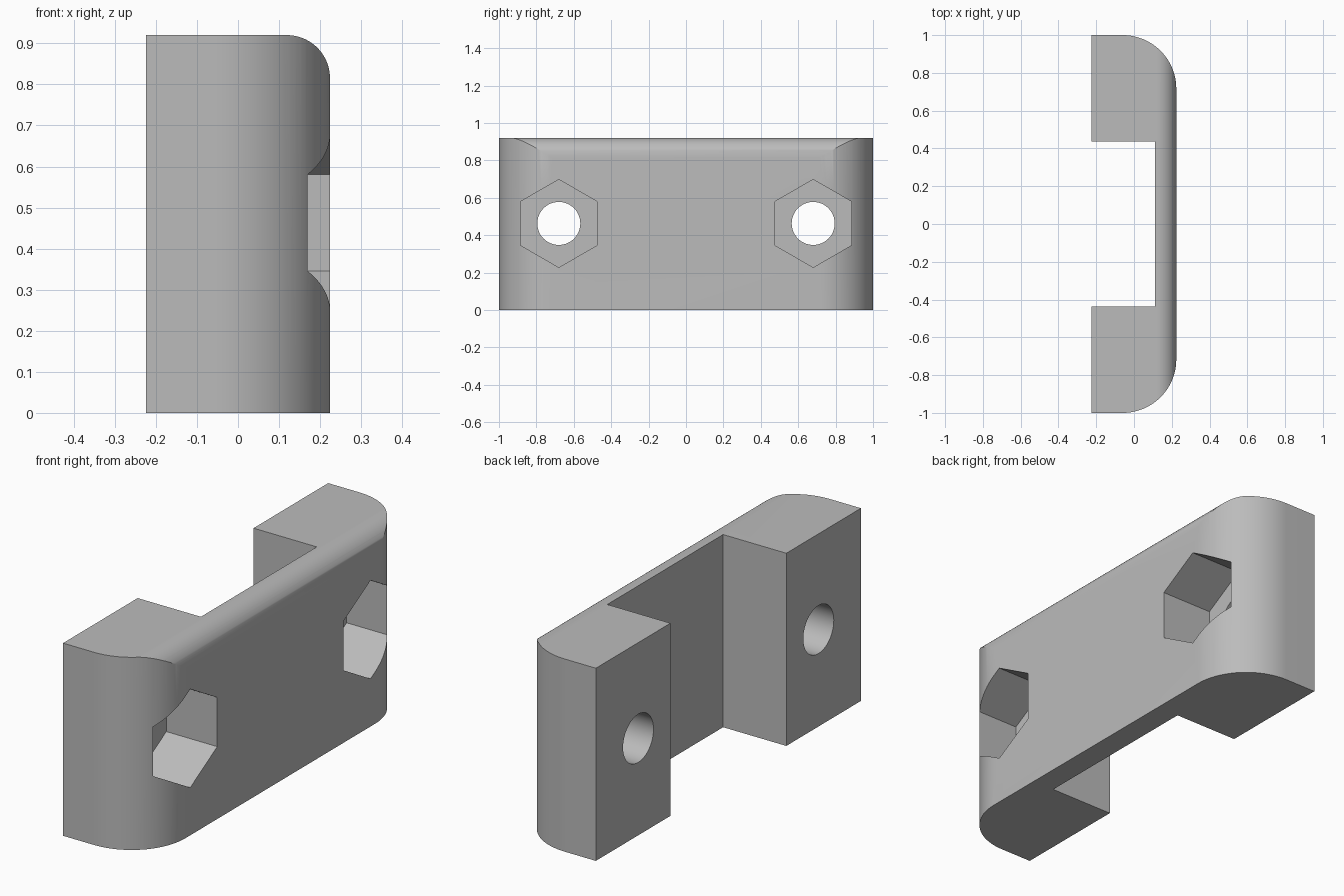
import bpy, bmesh, math
from mathutils import Matrix, Vector

cube = bpy.data.objects.get("Cube")
if cube:
    bpy.data.objects.remove(cube, do_unlink=True)

BACK, FACE, HEIGHT = -0.224, 0.224, 0.92
END_RADIUS, TOP_RADIUS = 0.284, 0.105
BOLT_Y, BOLT_Z = 0.68, 0.463

grey = bpy.data.materials.new("plain grey")
grey.use_nodes = True
colour = (0.5, 0.5, 0.5, 1)
grey.diffuse_color = colour
grey.node_tree.nodes["Principled BSDF"].inputs["Base Color"].default_value = colour


def prism(name, outline, offset):
    """Extrude a closed outline of 3D points along offset."""
    bm = bmesh.new()
    face = bm.faces.new([bm.verts.new(p) for p in outline])
    moved = bmesh.ops.extrude_face_region(bm, geom=[face])["geom"]
    verts = [v for v in moved if isinstance(v, bmesh.types.BMVert)]
    bmesh.ops.translate(bm, verts=verts, vec=Vector(offset))
    bmesh.ops.recalc_face_normals(bm, faces=bm.faces)
    mesh = bpy.data.meshes.new(name)
    bm.to_mesh(mesh)
    bm.free()
    mesh.materials.append(grey)
    obj = bpy.data.objects.new(name, mesh)
    bpy.context.collection.objects.link(obj)
    return obj


def arc(cx, cy, r, start, end, steps=24):
    angles = [math.radians(start + (end - start) * i / steps) for i in range(steps + 1)]
    return [(cx + r * math.cos(a), cy + r * math.sin(a)) for a in angles]


def combine(target, cutter, operation):
    mod = target.modifiers.new(cutter.name, "BOOLEAN")
    mod.operation, mod.solver, mod.object = operation, "EXACT", cutter
    bpy.context.view_layer.objects.active = target
    bpy.ops.object.modifier_apply(modifier=mod.name)
    bpy.data.objects.remove(cutter, do_unlink=True)


# Bracket plan: rounded outer ends and a wide recess in the back
cx, cy = FACE - END_RADIUS, 1 - END_RADIUS
plan = [(BACK, -1)] + arc(cx, -cy, END_RADIUS, -90, 0) + arc(cx, cy, END_RADIUS, 0, 90)
plan += [(BACK, 1), (BACK, 0.437), (0.11, 0.437), (0.11, -0.437), (BACK, -0.437)]
bracket = prism("bracket", [(x, y, 0) for x, y in plan], (0, 0, HEIGHT))

# Rounded upper edge, straight along the whole length
side = [(BACK - 0.1, -0.1), (FACE + 0.1, -0.1), (FACE + 0.1, 0), (FACE, 0.1)]
side = [(BACK - 0.1, -0.1), (FACE, -0.1)]
side += arc(FACE - TOP_RADIUS, HEIGHT - TOP_RADIUS, TOP_RADIUS, 0, 90)
side += [(BACK - 0.1, HEIGHT)]
combine(bracket, prism("edge_rounding", [(x, -1.1, z) for x, z in side], (0, 2.2, 0)), "INTERSECT")

# Bolt holes with hexagonal nut pockets
for sign in (-1, 1):
    for name, radius, sides, start in (("nut_pocket", 0.235, 6, -0.045), ("bolt_hole", 0.115, 48, -0.4)):
        ring = [(start, sign * BOLT_Y + y, BOLT_Z + z)
                for y, z in arc(0, 0, radius, 90, 450, sides)[:-1]]
        combine(bracket, prism(name, ring, (0.8, 0, 0)), "DIFFERENCE")

bpy.ops.object.select_all(action="DESELECT")
bracket.select_set(True)
bpy.context.view_layer.objects.active = bracket
bpy.ops.object.shade_smooth_by_angle(angle=math.radians(25))
